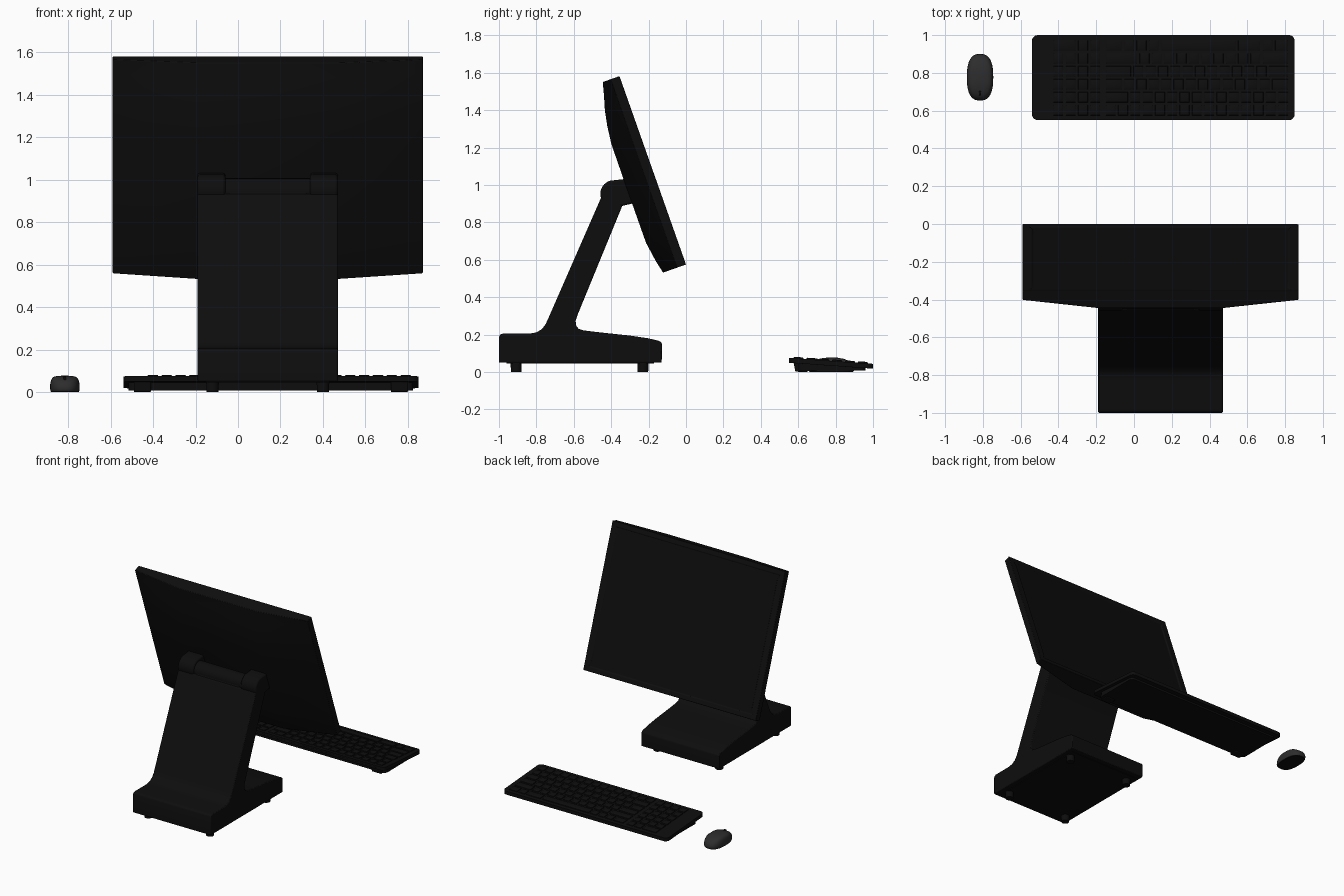
import bpy, bmesh, math
from mathutils import Vector

if "Cube" in bpy.data.objects:
    bpy.data.objects.remove(bpy.data.objects["Cube"])


def material(name, v):
    m = bpy.data.materials.new(name)
    m.diffuse_color = (v, v, v, 1)
    m.use_nodes = True
    m.node_tree.nodes["Principled BSDF"].inputs["Base Color"].default_value = m.diffuse_color
    return m


BLACK = material("matte black", 0.0042)
SCREEN = material("screen black", 0.0036)
GREY = material("mouse grey", 0.026)


def finish(name, bm, mats, bevel=0.0, segs=2):
    """Turn a bmesh into a smooth shaded object with softened edges."""
    bmesh.ops.recalc_face_normals(bm, faces=bm.faces)
    me = bpy.data.meshes.new(name)
    bm.to_mesh(me)
    bm.free()
    ob = bpy.data.objects.new(name, me)
    bpy.context.collection.objects.link(ob)
    for m in mats:
        me.materials.append(m)
    if bevel:
        b = ob.modifiers.new("soft edges", 'BEVEL')
        b.width, b.segments = bevel, segs
        b.limit_method, b.angle_limit = 'ANGLE', math.radians(40)
    bpy.ops.object.select_all(action='DESELECT')
    bpy.context.view_layer.objects.active = ob
    ob.select_set(True)
    bpy.ops.object.shade_smooth_by_angle(angle=math.radians(35))
    return ob


def extrude_x(name, pts, x0, x1, bevel=0.006):
    """Extrude a (y, z) profile between two x positions."""
    bm = bmesh.new()
    f = bm.faces.new([bm.verts.new((x0, y, z)) for y, z in pts])
    g = bmesh.ops.extrude_face_region(bm, geom=[f])["geom"]
    vs = [v for v in g if isinstance(v, bmesh.types.BMVert)]
    bmesh.ops.translate(bm, verts=vs, vec=(x1 - x0, 0, 0))
    return finish(name, bm, [BLACK], bevel)


def arc(cy, cz, r, a0, a1, n):
    return [(cy + r * math.cos(math.radians(a0 + (a1 - a0) * i / n)),
             cz + r * math.sin(math.radians(a0 + (a1 - a0) * i / n))) for i in range(n + 1)]


def rounded_rect(x0, x1, y0, y1, r, n=5):
    out = []
    for cx, cy, a in ((x1 - r, y1 - r, 0), (x0 + r, y1 - r, 90),
                      (x0 + r, y0 + r, 180), (x1 - r, y0 + r, 270)):
        out += arc(cx, cy, r, a, a + 90, n)
    return out


def loft(bm, rings):
    """Skin a stack of equal length point rings and cap both ends."""
    vr = [[bm.verts.new(p) for p in r] for r in rings]
    n = len(vr[0])
    for a, b in zip(vr, vr[1:]):
        for i in range(n):
            bm.faces.new((a[i], a[(i + 1) % n], b[(i + 1) % n], b[i]))
    bm.faces.new(vr[0])
    bm.faces.new(vr[-1])


# Stand: base and leaning arm in one profile
XL, XR, MID = -0.19, 0.47, 0.14
stand = [(-1, .05), (-1, .185), (-.995, .2), (-.98, .205), (-.84, .205), (-.80, .212),
         (-.77, .23), (-.75, .257), (-.735, .29), (-.455, .93), (-.40, .95), (-.34, .89),
         (-.578, .31), (-.59, .275), (-.588, .25), (-.575, .232), (-.55, .223), (-.46, .212),
         (-.30, .195), (-.20, .18), (-.145, .167), (-.131, .158), (-.128, .145), (-.13, .05)]
extrude_x("stand", stand, XL, XR)
extrude_x("base_bottom_plate", [(-.96, .046), (-.96, .052), (-.17, .052), (-.17, .046)],
          XL + .04, XR - .04, 0)

# Hinge: central barrel and two ears reaching the display
extrude_x("hinge_barrel", arc(-.385, .945, .062, 0, 360, 28)[:-1], XL + .03, XR - .03, 0)
extrude_x("arm_neck", [(-.46, .90), (-.435, .975), (-.40, .985), (-.35, .94), (-.35, .87)],
          -.045, .325, .008)
ear = [(-.26, .89), (-.28, 1.035), (-.325, 1.032)] + arc(-.385, .953, .073, 105, 285, 18) + [(-.29, .90)]
extrude_x("hinge_ear_left", ear, XL, -.06, .01)
extrude_x("hinge_ear_right", ear, .34, XR, .01)

# Rubber feet under the base
for i, (x, y) in enumerate((x, y) for x in (-.12, .40) for y in (-.908, -.23)):
    bm = bmesh.new()
    bmesh.ops.create_cone(bm, cap_ends=True, segments=20, radius1=.028, radius2=.03, depth=.052)
    bmesh.ops.translate(bm, verts=bm.verts, vec=(x, y, .026))
    finish(f"base_foot_{i}", bm, [BLACK])


# Display: s runs up the screen, t is depth behind it
def on_display(x, s, t):
    return Vector((x, -.333 * s - .943 * t, .575 + .943 * s - .333 * t))


rows = ((0, .13), (.07, .146), (.18, .163), (.5, .163), (.74, .162),
        (.84, .15), (.92, .135), (1.0, .112), (1.068, .095))
bm = bmesh.new()
grid = [[bm.verts.new(on_display(x, s, t)) for x, t in
         ((-.59, .05), (XL, d), (XR, d), (.87, .05))] for s, d in rows]
for a, b in zip(grid, grid[1:]):
    for i in range(3):
        bm.faces.new((a[i], a[i + 1], b[i + 1], b[i]))
fl = [[bm.verts.new(on_display(x, s, 0)) for s, _ in rows] for x in (-.59, .87)]
front = bm.faces.new(fl[0] + fl[1][::-1])
for col, k in ((fl[0], 0), (fl[1], 3)):
    for i in range(len(rows) - 1):
        bm.faces.new((col[i], col[i + 1], grid[i + 1][k], grid[i][k]))
for k in (0, -1):
    bm.faces.new([fl[0][k]] + grid[k] + [fl[1][k]])
bmesh.ops.recalc_face_normals(bm, faces=bm.faces)
bmesh.ops.inset_region(bm, faces=[front], thickness=.05)
bmesh.ops.inset_region(bm, faces=[front], thickness=.004, depth=-.007)
front.material_index = 1
finish("display", bm, [BLACK, SCREEN], .006)


# Keyboard: sloped slab with a raised rim, keys and feet
def slope(y):
    return .07 * (1 - y)


def slab(name, x0, x1, y0, y1, z0, z1, r, bevel):
    bm = bmesh.new()
    pts = rounded_rect(x0, x1, y0, y1, r)
    loft(bm, [[(x, y, z + slope(y)) for x, y in pts] for z in (z0, z1)])
    return bm


bm = slab("keyboard", -.54, .85, .55, 1.0, .018, .044, .03, 0)
bmesh.ops.recalc_face_normals(bm, faces=bm.faces)
top = max(bm.faces, key=lambda f: f.calc_center_median().z)
bmesh.ops.inset_region(bm, faces=[top], thickness=.018)
bmesh.ops.inset_region(bm, faces=[top], thickness=.003, depth=-.007)
finish("keyboard_body", bm, [BLACK], .004)
bm = slab("keyboard", -.515, .825, .60, .96, .004, .02, .03, 0)
for v in bm.verts:
    v.co.z = max(.004, v.co.z - slope(v.co.y) * (.9 if v.co.z < .04 and v.co.y < .9 else 0))
finish("keyboard_underside", bm, [BLACK])
for n, x in (("left", -.49), ("right", .72)):
    extrude_x(f"keyboard_foot_{n}", [(.575, .05), (.585, .002), (.65, 0), (.655, .045)], x, x + .08, .004)

layouts = ([1.25, 1, 2, 6.25, 1, 1, 1, 1.5], [2.25] + [1] * 10 + [2.75], [1.75] + [1] * 11 + [2.25],
           [1.5] + [1] * 12 + [1.5], [1] * 13 + [2], [1] * 15)
U, ROW = .0652, .0685
bm = bmesh.new()
for r, widths in enumerate(layouts):
    y = .945 - r * ROW
    x = .822
    pad = [1, 1, 2] if r == 0 else [1] * 4
    for w in widths + [-.25] + pad:
        if w < 0:
            x += w * U
            continue
        xa, xb = x - w * U + .005, x - .005
        x -= w * U
        rings = []
        for z, e in ((.034, 0), (.049, .003), (.052, .008)):
            ya, yb = y - ROW / 2 + .005 + e, y + ROW / 2 - .005 - e
            rings.append([(px, py, z + slope(py)) for px, py in
                          ((xa + e, ya), (xb - e, ya), (xb - e, yb), (xa + e, yb))])
        loft(bm, rings)
finish("keys", bm, [BLACK])

# Mouse: domed oblong, highest behind the middle
bm = bmesh.new()
rings = []
for z, k in ((0, .93), (.006, .97), (.02, 1), (.038, .985), (.054, .94), (.065, .87),
             (.072, .75), (.0755, .55), (.077, .3), (.0775, .1)):
    ring = []
    for i in range(40):
        a = 2 * math.pi * i / 40
        c, s = math.cos(a), math.sin(a)
        px = math.copysign(abs(c) ** .75, c) * .07 * k
        py = math.copysign(abs(s) ** .8, s) * .123 * k
        drop = 1 - .25 * (max(0, -py - .01) / .11) ** 2 - .3 * (max(0, py - .02) / .1) ** 2
        ring.append((-.815 + px, .777 + py, z * drop))
    rings.append(ring)
loft(bm, rings)
for f in bm.faces:
    f.material_index = 1 if f.calc_center_median().z < .006 else 0
finish("mouse_body", bm, [GREY, BLACK])

# Mouse wheel and its slot
extrude_x("mouse_wheel", arc(.695, .057, .016, 0, 360, 20)[:-1], -.821, -.809, .002)
